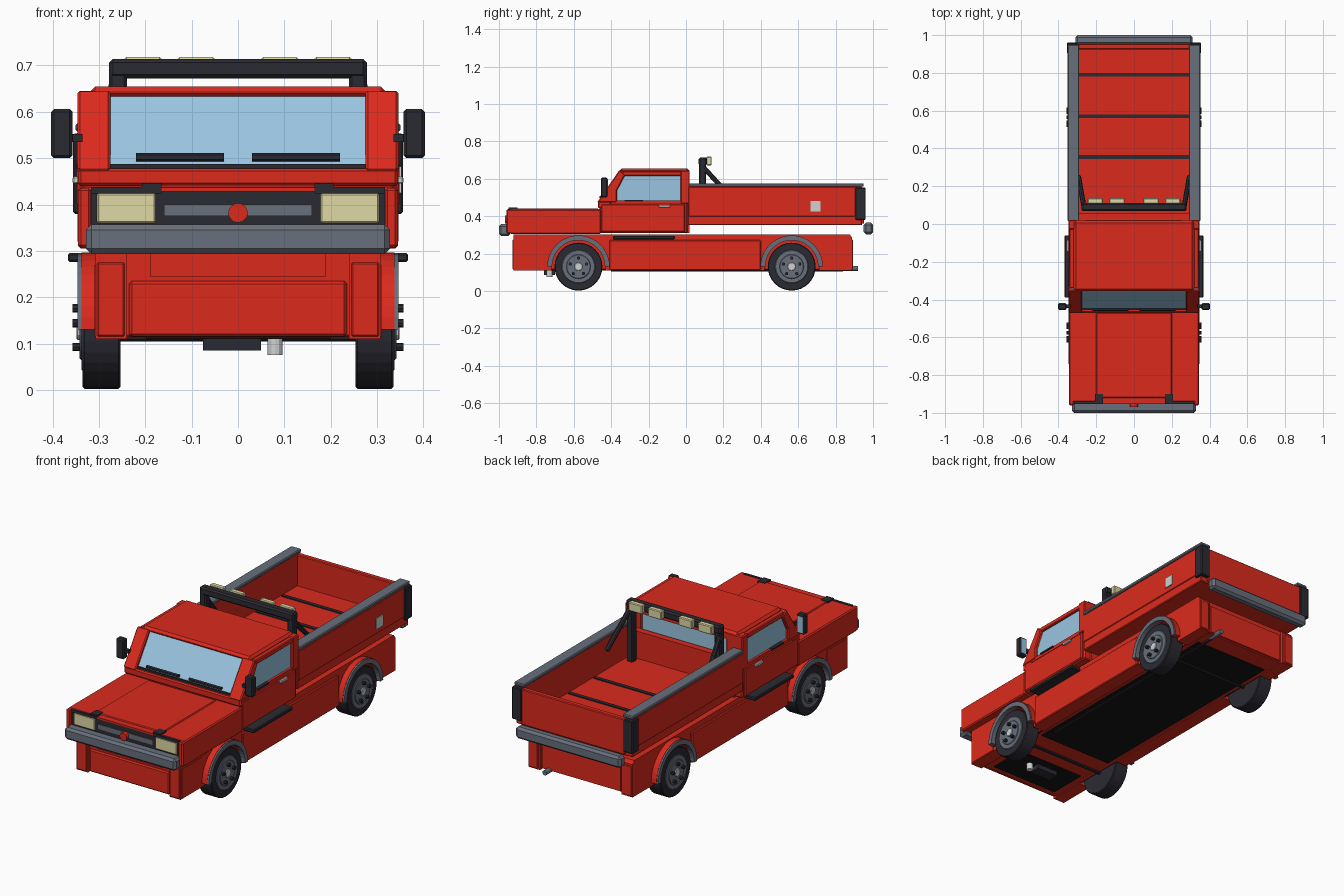
import bpy
import bmesh
from math import sin, cos, pi, radians
from mathutils import Vector

cube = bpy.data.objects.get("Cube")
if cube:
    bpy.data.objects.remove(cube, do_unlink=True)


def paint(name, *rgb):
    mat = bpy.data.materials.new(name)
    mat.use_nodes = True
    mat.diffuse_color = (*rgb, 1)
    mat.node_tree.nodes["Principled BSDF"].inputs["Base Color"].default_value = (*rgb, 1)
    return mat


red = paint("red paint", .71, .023, .012)
glass = paint("blue glass", .32, .56, .75)
dark = paint("dark trim", .023, .023, .032)
black = paint("underbody black", .008, .008, .009)
grey = paint("bumper grey", .14, .16, .2)
cream = paint("lamp cream", .74, .69, .37)
silver = paint("pale silver", .62, .64, .65)


def finish(name, bm, mat, bevel=0, mirror=False):
    bmesh.ops.recalc_face_normals(bm, faces=bm.faces)
    mesh = bpy.data.meshes.new(name)
    bm.to_mesh(mesh)
    bm.free()
    mesh.materials.append(mat)
    obj = bpy.data.objects.new(name, mesh)
    bpy.context.collection.objects.link(obj)
    if bevel:
        mod = obj.modifiers.new("Bevel", "BEVEL")
        mod.width = bevel
        mod.segments = 1
        mod.limit_method = "ANGLE"
        mod.angle_limit = radians(40)
    if mirror:
        obj.modifiers.new("Mirror", "MIRROR").use_mirror_merge = False
    return obj


def prism(name, profile, x0, x1, mat, bevel=0, mirror=False):
    """Side profile of (y, z) points pushed along x."""
    bm = bmesh.new()
    face = bm.faces.new([bm.verts.new((x0, y, z)) for y, z in profile])
    moved = bmesh.ops.extrude_face_region(bm, geom=[face])["geom"]
    verts = [v for v in moved if isinstance(v, bmesh.types.BMVert)]
    bmesh.ops.translate(bm, vec=(x1 - x0, 0, 0), verts=verts)
    return finish(name, bm, mat, bevel, mirror)


def rect(y0, y1, z0, z1):
    return [(y0, z0), (y1, z0), (y1, z1), (y0, z1)]


def wide(name, half, y0, y1, z0, z1, mat, bevel=0):
    return prism(name, rect(y0, y1, z0, z1), -half, half, mat, bevel)


def pair(name, x0, x1, y0, y1, z0, z1, mat, bevel=0):
    return prism(name, rect(y0, y1, z0, z1), x0, x1, mat, bevel, True)


def arc(y, z, r, start, end, steps):
    angles = [start + (end - start) * i / steps for i in range(steps + 1)]
    return [(y + r * cos(a), z + r * sin(a)) for a in angles]


def circle(y, z, r, sides=32):
    return arc(y, z, r, 0, 2 * pi, sides)[:-1]


def rod(name, a, b, r, mat, mirror=False, sides=8):
    a, b = Vector(a), Vector(b)
    bm = bmesh.new()
    bmesh.ops.create_cone(bm, cap_ends=True, segments=sides, radius1=r, radius2=r, depth=(b - a).length)
    turn = (b - a).to_track_quat("Z", "Y").to_matrix().to_4x4()
    bmesh.ops.transform(bm, matrix=turn, verts=bm.verts)
    bmesh.ops.translate(bm, vec=(a + b) / 2, verts=bm.verts)
    return finish(name, bm, mat, 0, mirror)


AXLES = {"front": -.575, "rear": .565}
HUB = .13
LOW = .11

# Lower body with open wheel arches
wide("chassis_core", .25, -.905, .875, .114, .3, red, .004)
skin = [(-.922, LOW)]
for y in AXLES.values():
    skin += [(y - .145, LOW)] + arc(y, HUB, .145, pi, 0, 16) + [(y + .145, LOW)]
skin += [(.888, LOW), (.888, .285), (.875, .302), (-.922, .302)]
prism("lower_side", skin, .24, .307, red, 0, True)
pair("sill", .28, .318, -.41, .4, LOW, .272, red, .004)
wide("front_apron", .235, -.918, -.9, .115, .235, red, .006)
wide("front_apron_top", .19, -.912, -.9, .245, .3, red)
pair("front_corner_panel", .245, .304, -.928, -.91, .115, .275, red, .003)
pair("front_side_panel", .3, .31, -.915, -.745, .115, .27, red)
pair("rear_corner_panel", .25, .304, .88, .893, .115, .275, red, .003)
wide("rear_apron", .23, .87, .882, .12, .27, red)

# Underbody
wide("underbody_plate", .22, -.47, .77, LOW, .12, black)
wide("engine_plate", .2, -.87, -.66, LOW, .12, black)
prism("oil_pan", rect(-.76, -.7, .085, LOW), -.075, .05, dark)
rod("drain_cup", (.08, -.73, .075), (.08, -.73, LOW), .016, silver, sides=12)
rod("exhaust_pipe", (.19, -.4, .112), (.19, .84, .112), .008, dark)
rod("exhaust_tip", (.19, .83, .12), (.19, .92, .12), .013, grey, sides=12)

# Wheels, built on one side and mirrored
for end, y in AXLES.items():
    rod(end + "_axle", (-.26, y, .118), (.26, y, .118), .013, dark)
    prism(end + "_tyre", circle(y, HUB, .128), .254, .335, dark, .004, True)
    prism(end + "_rim", circle(y, HUB, .09), .3, .338, grey, .004, True)
    prism(end + "_rim_face", circle(y, HUB, .065), .33, .342, grey, .003, True)
    prism(end + "_hub_cap", circle(y, HUB, .022, 12), .33, .348, silver, .002, True)
    for i in range(5):
        a = pi / 2 + i * 2 * pi / 5
        spot = circle(y + .046 * cos(a), HUB + .046 * sin(a), .009, 8)
        prism(end + "_wheel_bolt", spot, .33, .357, dark, 0, True)
    fender = arc(y, HUB, .167, pi, 0, 20) + arc(y, HUB, .144, 0, pi, 20)
    prism(end + "_fender", fender, .24, .338, red, 0, True)
    band = arc(y, HUB, .165, pi, 0, 20) + arc(y, HUB, .141, 0, pi, 20)
    prism(end + "_arch_trim", band, .32, .346, grey, 0, True)
    pair(end + "_arch_liner", .24, .248, y - .14, y + .14, .114, .27, black)

# Bonnet and nose
wide("bonnet", .345, -.942, -.455, .305, .437, red, .006)
pair("nose_cheek", .317, .345, -.96, -.9, .307, .436, red, .006)
wide("nose_lip", .165, -.952, -.93, .428, .437, red)
wide("bonnet_panel", .2, -.92, -.47, .42, .442, red, .004)
wide("grille", .317, -.947, -.93, .35, .429, dark)
pair("lamp_brow", .165, .317, -.953, -.94, .424, .438, dark)
pair("bonnet_catch", .165, .207, -.95, -.9, .43, .445, dark)
wide("grille_bar", .16, -.951, -.94, .375, .4, grey)
pair("headlamp", .178, .304, -.953, -.94, .36, .424, cream, .003)
rod("nose_badge", (0, -.968, .382), (0, -.94, .382), .021, red, sides=16)
wide("front_bumper", .328, -1, -.94, .293, .357, grey, .012)

# Cab
wide("cab_body", .338, -.46, .01, .31, .475, red, .006)
pair("door_panel", .33, .346, -.455, -.005, .315, .465, red, .005)
wide("cowl", .345, -.47, -.4, .44, .478, red, .006)
wide("windscreen_seal", .275, -.456, -.42, .475, .487, dark)
cabin = [(-.455, .475), (-.345, .638), (.01, .638), (.01, .475)]
prism("cabin_glass", cabin, -.33, .33, glass)
pillar = [(-.475, .473), (-.355, .648), (-.325, .62), (-.37, .535), (-.37, .473)]
prism("windscreen_pillar", pillar, .275, .346, red, .005, True)
pair("rear_pillar", .25, .346, -.03, .02, .465, .645, red, .005)
pair("window_sill", .31, .343, -.4, 0, .465, .484, red)
pair("window_strip", .33, .348, -.33, -.23, .478, .486, dark)
pair("roof_edge", .3, .342, -.34, .01, .615, .64, red, .004)
wide("roof", .32, -.355, .018, .628, .655, red, .012)
wide("cab_back", .3, 0, .02, .31, .5, red)
wide("rear_window_header", .3, 0, .02, .61, .64, red)
pair("door_handle", .34, .357, -.145, -.085, .445, .46, silver, .003)
pair("side_step", .3, .367, -.39, -.06, .276, .295, dark, .004)
rod("wiper", (.03, -.454, .502), (.22, -.454, .502), .009, dark, True, 6)
pair("mirror_arm", .335, .37, -.445, -.425, .535, .552, dark)
pair("mirror_shell", .357, .403, -.455, -.42, .5, .606, dark, .006)
pair("mirror_glass", .363, .397, -.422, -.417, .51, .596, glass)

# Load bed
wide("bed_floor", .31, .015, .94, .352, .385, red)
pair("bed_side", .298, .344, .01, .94, .352, .56, red, .004)
pair("bed_side_panel", .33, .348, .012, .906, .398, .556, red, .003)
pair("bed_rail", .29, .351, .015, .95, .558, .575, grey, .004)
wide("bed_front", .3, .02, .055, .352, .53, red)
wide("tailgate", .305, .925, .953, .36, .55, red, .004)
pair("tailgate_post", .3, .356, .905, .96, .38, .553, dark, .004)
wide("rear_bumper", .31, .95, 1, .303, .365, grey, .012)
for y in (.355, .57, .79):
    wide("floor_strip", .29, y - .01, y + .01, .38, .39, dark)
prism("fuel_flap", rect(.665, .72, .425, .482), .34, .353, silver)

# Roll bar with lamps
wide("roll_bar", .278, .068, .112, .672, .714, dark, .008)
pair("roll_bar_post", .24, .278, .07, .108, .38, .69, dark, .006)
rod("roll_bar_strut", (.265, .09, .665), (.293, .25, .49), .013, dark, True)
for x in (.05, .165):
    pair("roof_lamp", x, x + .08, .108, .137, .672, .718, cream, .004)
